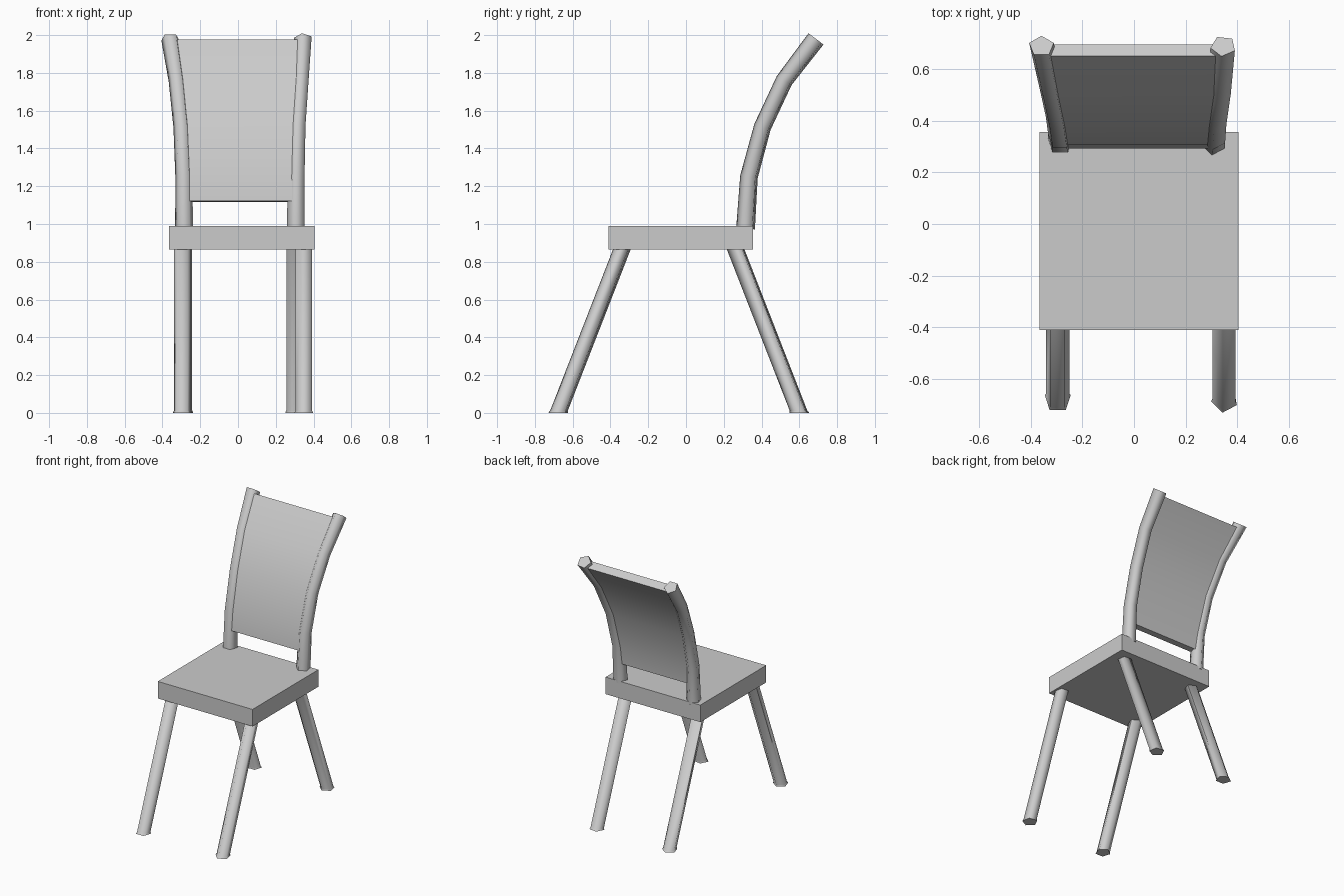
import bpy, bmesh
from math import sin, cos, radians, atan2, pi
from mathutils import Vector

if "Cube" in bpy.data.objects:
    bpy.data.objects.remove(bpy.data.objects["Cube"])


def finish(name, bm, smooth_angle=None):
    bmesh.ops.recalc_face_normals(bm, faces=bm.faces[:])
    mesh = bpy.data.meshes.new(name)
    bm.to_mesh(mesh)
    bm.free()
    obj = bpy.data.objects.new(name, mesh)
    bpy.context.collection.objects.link(obj)
    if smooth_angle:
        bpy.ops.object.select_all(action='DESELECT')
        bpy.context.view_layer.objects.active = obj
        obj.select_set(True)
        bpy.ops.object.shade_smooth_by_angle(angle=radians(smooth_angle))
    return obj


def loft(name, rings, smooth_angle):
    """Skin closed rings of points and cap both ends."""
    bm = bmesh.new()
    loops = [[bm.verts.new(p) for p in ring] for ring in rings]
    n = len(loops[0])
    for a, b in zip(loops, loops[1:]):
        for i in range(n):
            j = (i + 1) % n
            bm.faces.new((a[i], a[j], b[j], b[i]))
    bm.faces.new(loops[0][::-1])
    bm.faces.new(loops[-1])
    return finish(name, bm, smooth_angle)


def pentagon(center, radius, turn, tilt=0.0):
    """Five-sided ring, leaned back by tilt about the x axis."""
    ring = []
    for k in range(5):
        a = radians(turn) + k * 2 * pi / 5
        u, v = radius * cos(a), radius * sin(a)
        ring.append(Vector(center) + Vector((u, v * cos(tilt), -v * sin(tilt))))
    return ring


def tilts(path):
    """Backward lean of a (y, z) path at each of its points."""
    out = []
    for i in range(len(path)):
        a, b = path[max(i - 1, 0)], path[min(i + 1, len(path) - 1)]
        out.append(atan2(b[0] - a[0], b[1] - a[1]))
    out[-1] = radians(37)
    return out


# Seat slab
bm = bmesh.new()
bmesh.ops.create_cube(bm, size=1)
for v in bm.verts:
    v.co = Vector((0.02 + 0.77 * v.co.x, -0.0275 + 0.765 * v.co.y, 0.9275 + 0.125 * v.co.z))
finish("seat", bm)

# Splayed legs with slightly flared feet
LEFT_TURN, RIGHT_TURN = 90, 118
for name, x, y_foot, y_top, turn in (
        ("front_left_leg", -0.295, -0.677, -0.34, LEFT_TURN),
        ("front_right_leg", 0.35, -0.677, -0.34, RIGHT_TURN),
        ("back_left_leg", -0.287, 0.60, 0.263, LEFT_TURN),
        ("back_right_leg", 0.302, 0.60, 0.263, RIGHT_TURN)):
    slope = (y_top - y_foot) / 0.865
    rings = [pentagon((x, y_foot + slope * z, z), r, turn)
             for z, r in ((0, 0.053), (0.012, 0.047), (0.89, 0.047))]
    loft(name, rings, 75)

# Curved back posts
post_path = [(0.315, 0.975), (0.333, 1.25), (0.405, 1.515), (0.52, 1.76), (0.688, 1.98)]
post_radii = (0.05, 0.047, 0.046, 0.046, 0.05)
for name, xs, turn in (
        ("left_back_post", (-0.285, -0.287, -0.298, -0.323, -0.358), LEFT_TURN),
        ("right_back_post", (0.308, 0.310, 0.316, 0.333, 0.345), RIGHT_TURN)):
    rings = [pentagon((x, y, z), r, turn, t) for x, (y, z), r, t
             in zip(xs, post_path, post_radii, tilts(post_path))]
    loft(name, rings, 75)

# Curved back panel between the posts
panel_path = [(0.319, 1.12), (0.333, 1.25), (0.405, 1.515), (0.52, 1.76), (0.672, 1.96)]
edges = ((-0.28, 0.298), (-0.282, 0.30), (-0.292, 0.305), (-0.318, 0.318), (-0.345, 0.33))
rings = []
for (y, z), (x0, x1), t in zip(panel_path, edges, tilts(panel_path)):
    dy, dz = 0.028 * cos(t), 0.028 * sin(t)
    rings.append([(x0, y - dy, z + dz), (x1, y - dy, z + dz),
                  (x1, y + dy, z - dz), (x0, y + dy, z - dz)])
loft("back_panel", rings, 40)
